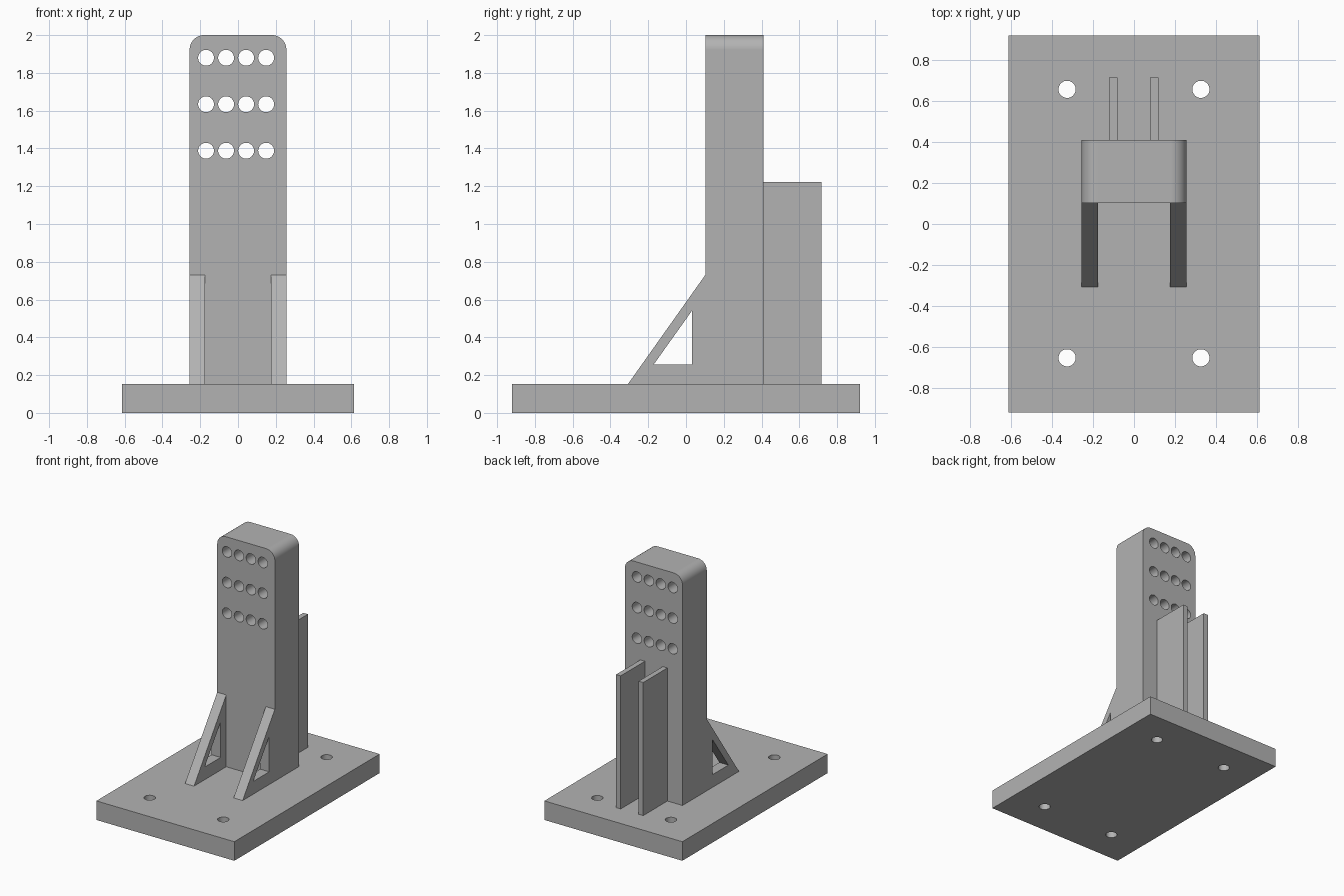
import bpy, bmesh, math
from mathutils import Vector, Matrix

cube = bpy.data.objects.get("Cube")
if cube:
    bpy.data.objects.remove(cube, do_unlink=True)

grey = bpy.data.materials.new("plain grey")
grey.use_nodes = True
GREY = (0.45, 0.45, 0.45, 1)
grey.diffuse_color = GREY
grey.node_tree.nodes["Principled BSDF"].inputs["Base Color"].default_value = GREY


def make_object(name, bm):
    bmesh.ops.recalc_face_normals(bm, faces=bm.faces)
    mesh = bpy.data.meshes.new(name)
    bm.to_mesh(mesh)
    bm.free()
    mesh.materials.append(grey)
    obj = bpy.data.objects.new(name, mesh)
    bpy.context.collection.objects.link(obj)
    return obj


def prism(name, points, depth):
    """Extrude a closed 3D outline along a depth vector."""
    bm = bmesh.new()
    face = bm.faces.new([bm.verts.new(p) for p in points])
    out = bmesh.ops.extrude_face_region(bm, geom=[face], use_keep_orig=True)
    verts = [v for v in out["geom"] if isinstance(v, bmesh.types.BMVert)]
    bmesh.ops.translate(bm, verts=verts, vec=depth)
    return make_object(name, bm)


def box(name, x0, x1, y0, y1, z0, z1):
    return prism(name, [(x0, y0, z0), (x1, y0, z0), (x1, y1, z0), (x0, y1, z0)], (0, 0, z1 - z0))


def drills(name, centres, rotation):
    """One cutter made of equal cylinders."""
    bm = bmesh.new()
    for c in centres:
        bmesh.ops.create_cone(bm, cap_ends=True, segments=40, radius1=HOLE_R, radius2=HOLE_R,
                              depth=0.8, matrix=Matrix.Translation(c) @ rotation)
    return make_object(name, bm)


def cut(obj, cutter):
    mod = obj.modifiers.new("cut", "BOOLEAN")
    mod.operation, mod.solver, mod.object = "DIFFERENCE", "EXACT", cutter
    select(obj)
    bpy.ops.object.modifier_apply(modifier=mod.name)
    bpy.data.objects.remove(cutter, do_unlink=True)


def select(obj):
    bpy.ops.object.select_all(action="DESELECT")
    obj.select_set(True)
    bpy.context.view_layer.objects.active = obj


def smooth(obj):
    select(obj)
    bpy.ops.object.shade_smooth_by_angle(angle=math.radians(30))
    mod = obj.modifiers.new("even shading", "WEIGHTED_NORMAL")
    mod.keep_sharp = True


HOLE_R = 0.042
PLATE_TOP = 0.153
HALF_W = 0.256
FRONT, BACK = 0.102, 0.41

# Base plate with four bolt holes
base = box("base_plate", -0.613, 0.613, -0.922, 0.922, 0, PLATE_TOP)
bolts = [Vector((x, y, 0)) for x in (-0.327, 0.327) for y in (-0.654, 0.658)]
cut(base, drills("bolt_cutter", bolts, Matrix.Identity(4)))
smooth(base)

# Upright column with rounded top corners and three rows of holes
R, STEPS = 0.077, 12
outline = [(-HALF_W, FRONT, PLATE_TOP), (HALF_W, FRONT, PLATE_TOP)]
for side, start in ((1, 0), (-1, 90)):
    for i in range(STEPS + 1):
        a = math.radians(start + 90 * i / STEPS)
        outline.append((side * (HALF_W - R) + R * math.cos(a), FRONT, 2 - R + R * math.sin(a)))
column = prism("column", outline, (0, BACK - FRONT, 0))
holes = [Vector((-0.169 + 0.106 * i, (FRONT + BACK) / 2, z))
         for i in range(4) for z in (1.388, 1.634, 1.88)]
cut(column, drills("column_cutter", holes, Matrix.Rotation(math.pi / 2, 4, "X")))
smooth(column)

# Front gussets with a triangular window
THICK = 0.08
for side, x in (("right", -HALF_W), ("left", HALF_W - THICK)):
    gusset = prism(side + "_gusset", [(x, -0.307, PLATE_TOP), (x, FRONT, PLATE_TOP), (x, FRONT, 0.73)],
                   (THICK, 0, 0))
    window = prism("window_cutter", [(x - 0.1, -0.172, 0.255), (x - 0.1, 0.031, 0.255),
                                     (x - 0.1, 0.031, 0.54)], (0.3, 0, 0))
    cut(gusset, window)

# Rear upright ribs
for side, x in (("right", -0.122), ("left", 0.078)):
    box(side + "_rear_rib", x, x + 0.041, BACK, 0.717, PLATE_TOP, 1.222)
